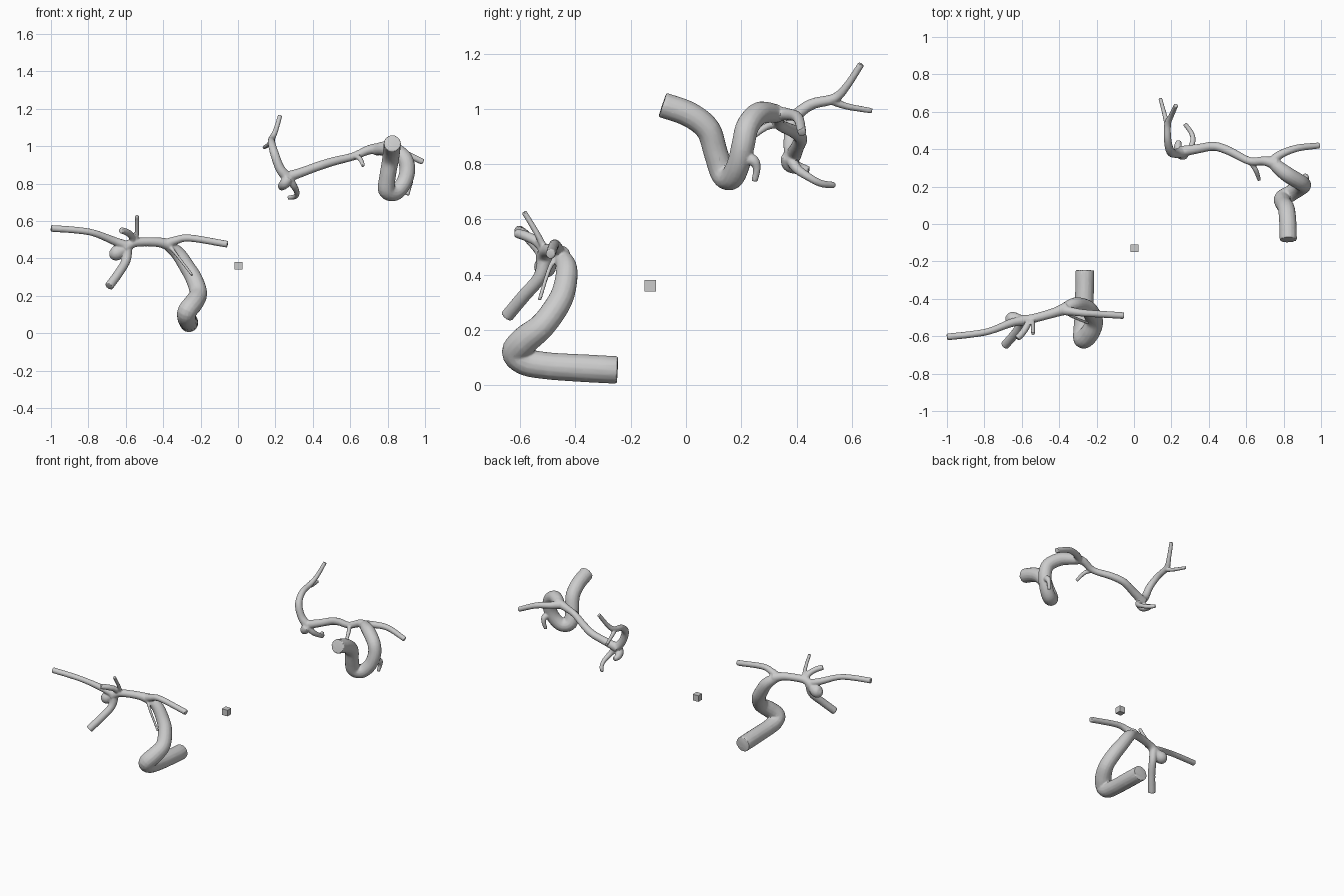
import bpy, bmesh, math
from mathutils import Vector

SIDES = 16


def smooth_path(pts, steps=5):
    """Catmull-Rom through (x, y, z, radius) points."""
    p = [Vector(q) for q in pts]
    p = [2 * p[0] - p[1]] + p + [2 * p[-1] - p[-2]]
    out = []
    for i in range(1, len(p) - 2):
        a, b, c, d = p[i - 1:i + 3]
        for k in range(steps):
            t = k / steps
            out.append(0.5 * (2 * b + (c - a) * t + (2 * a - 5 * b + 4 * c - d) * t * t
                              + (3 * b - a - 3 * c + d) * t ** 3))
    out.append(p[-2])
    return out


def tube(bm, *pts):
    """Sweep a capped round tube with changing radius."""
    path = smooth_path(pts)
    cen = [q.to_3d() for q in path]
    n = len(path)
    rings, side, last = [], None, None
    for i in range(n):
        tan = (cen[min(i + 1, n - 1)] - cen[max(i - 1, 0)]).normalized()
        if side is None:
            side = tan.orthogonal().normalized()
        else:
            side = last.rotation_difference(tan) @ side
            side = (side - tan * side.dot(tan)).normalized()
        last = tan
        up = tan.cross(side)
        r = path[i][3]
        rings.append([bm.verts.new(cen[i] + r * (math.cos(a) * side + math.sin(a) * up))
                      for a in (2 * math.pi * k / SIDES for k in range(SIDES))])
    for a, b in zip(rings, rings[1:]):
        for k in range(SIDES):
            j = (k + 1) % SIDES
            bm.faces.new((a[k], a[j], b[j], b[k]))
    bm.faces.new(rings[0][::-1])
    bm.faces.new(rings[-1])


def finish(bm, name):
    """Fuse all tubes of one tree into a single skin."""
    me = bpy.data.meshes.new(name)
    bm.to_mesh(me)
    bm.free()
    ob = bpy.data.objects.new(name, me)
    bpy.context.collection.objects.link(ob)
    rm = ob.modifiers.new("fuse", 'REMESH')
    rm.mode = 'VOXEL'
    rm.voxel_size = 0.005
    dc = ob.modifiers.new("simplify", 'DECIMATE')
    dc.ratio = 0.3
    bpy.ops.object.select_all(action='DESELECT')
    ob.select_set(True)
    bpy.context.view_layer.objects.active = ob
    for m in [rm.name, dc.name]:
        bpy.ops.object.modifier_apply(modifier=m)
    bpy.ops.object.shade_smooth_by_angle(angle=math.radians(40))


# ---- upper vessel tree ----
bm = bmesh.new()
# looping trunk
tube(bm, (.825, -.085, 1.015, .046), (.822, .012, .98, .046), (.815, .08, .925, .045),
     (.80, .108, .84, .044), (.795, .135, .765, .046), (.84, .165, .752, .044),
     (.885, .19, .80, .042), (.905, .207, .87, .042), (.89, .222, .935, .042),
     (.83, .258, .98, .042), (.78, .295, .987, .038), (.735, .335, .98, .03))
# trunk side twig
tube(bm, (.89, .19, .82, .02), (.915, .24, .815, .021), (.915, .256, .785, .014), (.905, .248, .738, .011))
# right branch
tube(bm, (.735, .33, .982, .028), (.78, .37, .98, .022), (.87, .405, .968, .019), (.99, .42, .915, .016))
# long crossing branch
tube(bm, (.76, .32, .985, .034), (.70, .337, .98, .025), (.617, .337, .945, .021), (.51, .39, .918, .023),
     (.43, .415, .893, .024), (.34, .402, .86, .025), (.25, .387, .83, .03))
# small front twig
tube(bm, (.62, .335, .945, .014), (.65, .29, .935, .013), (.67, .235, .895, .01))
# rising branch and its fork
tube(bm, (.27, .387, .825, .03), (.225, .378, .88, .025), (.195, .388, .96, .023), (.18, .45, 1.015, .02),
     (.18, .535, 1.037, .018), (.20, .58, 1.08, .014), (.225, .635, 1.163, .012))
tube(bm, (.18, .52, 1.033, .016), (.165, .58, 1.01, .012), (.14, .673, .993, .010))
# lower hooked branch and bulge
tube(bm, (.27, .375, .83, .022), (.30, .40, .785, .018), (.315, .45, .75, .014),
     (.305, .49, .73, .013), (.272, .535, .724, .012))
tube(bm, (.27, .37, .83, .026), (.25, .375, .80, .028), (.235, .41, .785, .022), (.24, .445, .778, .014))
finish(bm, "upper_vessel_tree")

# ---- lower vessel tree ----
bm = bmesh.new()
# bent trunk
tube(bm, (-.262, -.248, .055, .05), (-.265, -.38, .062, .05), (-.27, -.50, .07, .049), (-.275, -.58, .085, .05),
     (-.27, -.615, .12, .052), (-.235, -.58, .165, .052), (-.212, -.52, .215, .047), (-.235, -.465, .29, .045),
     (-.27, -.44, .35, .042), (-.32, -.432, .425, .038), (-.38, -.455, .475, .028))
# right branch
tube(bm, (-.385, -.46, .475, .028), (-.33, -.468, .497, .022), (-.255, -.477, .508, .019), (-.055, -.49, .475, .018))
# left connecting branch
tube(bm, (-.36, -.45, .47, .034), (-.42, -.472, .485, .026), (-.50, -.495, .488, .024),
     (-.56, -.51, .482, .025), (-.605, -.515, .455, .03))
# long left branch
tube(bm, (-.59, -.515, .465, .026), (-.66, -.53, .492, .022), (-.77, -.572, .535, .018),
     (-.87, -.59, .551, .018), (-1.0, -.604, .56, .018))
# downward branch
tube(bm, (-.59, -.51, .46, .026), (-.598, -.53, .39, .024), (-.635, -.585, .325, .024), (-.69, -.648, .25, .024))
# rounded bulge
tube(bm, (-.59, -.515, .46, .022), (-.615, -.512, .445, .03), (-.645, -.51, .43, .04),
     (-.67, -.51, .425, .034), (-.688, -.51, .425, .012))
# upward twigs
tube(bm, (-.545, -.51, .49, .013), (-.54, -.54, .55, .011), (-.54, -.587, .628, .010))
tube(bm, (-.56, -.51, .485, .018), (-.57, -.54, .52, .018), (-.595, -.58, .54, .018), (-.625, -.612, .55, .017))
# thin twig beside the trunk
tube(bm, (-.37, -.465, .47, .012), (-.33, -.495, .42, .008), (-.245, -.53, .31, .007))
finish(bm, "lower_vessel_tree")

# ---- centre marker ----
bpy.ops.mesh.primitive_cube_add(size=.042, location=(.003, -.13, .36))
bpy.context.object.name = "marker_cube"
